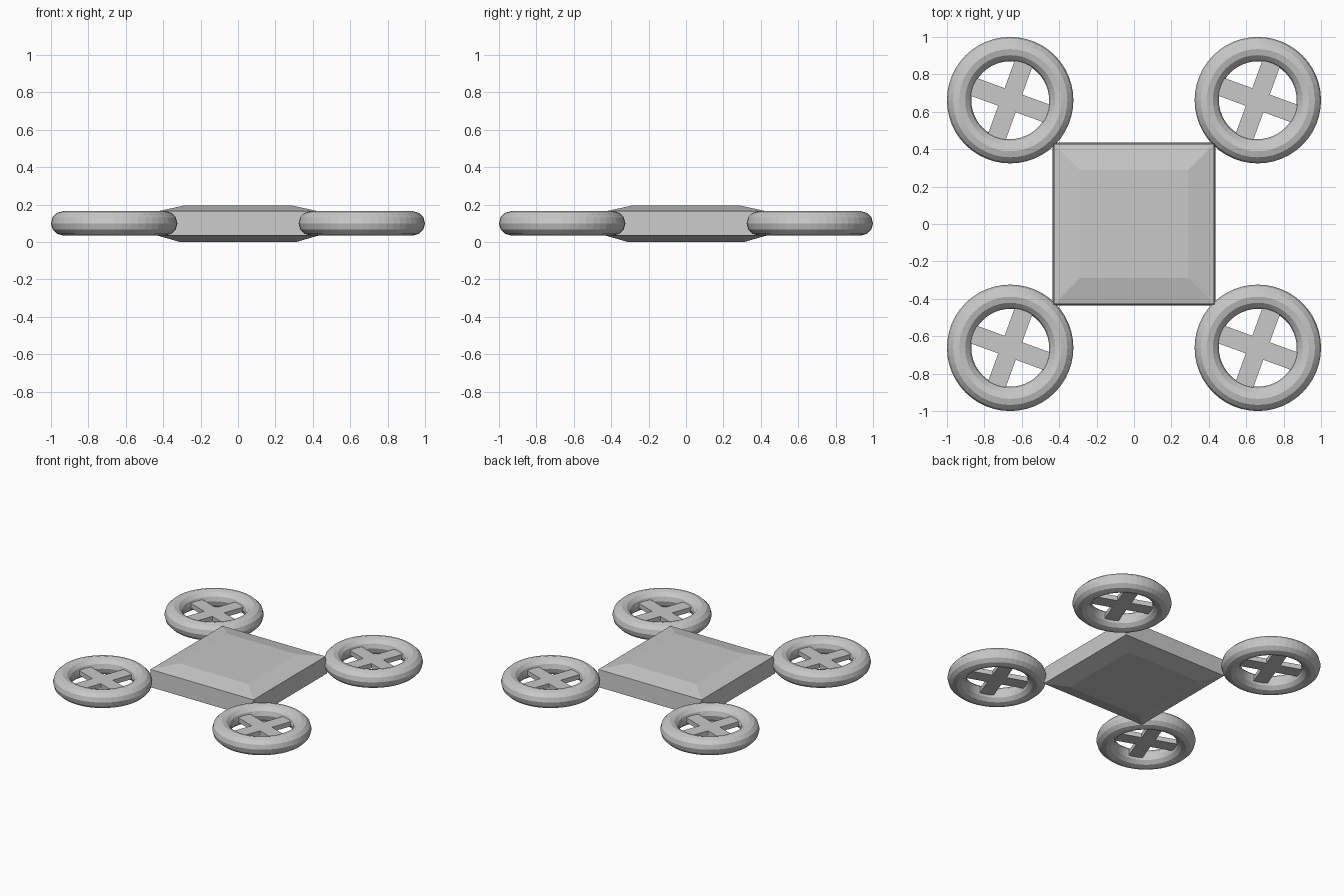
import bpy
import bmesh
from math import radians
from mathutils import Matrix

cube = bpy.data.objects.get("Cube")
if cube:
    bpy.data.objects.remove(cube, do_unlink=True)

# Single plain grey
GREY = (0.58, 0.58, 0.58, 1.0)
grey = bpy.data.materials.new("plain grey")
grey.use_nodes = True
grey.diffuse_color = GREY
grey.node_tree.nodes["Principled BSDF"].inputs["Base Color"].default_value = GREY


def add_object(name, bm):
    mesh = bpy.data.meshes.new(name)
    bmesh.ops.recalc_face_normals(bm, faces=bm.faces)
    bm.to_mesh(mesh)
    bm.free()
    mesh.materials.append(grey)
    obj = bpy.data.objects.new(name, mesh)
    bpy.context.collection.objects.link(obj)
    return obj


# Square body: stacked square sections (half width, height)
SECTIONS = [(0.31, 0.0), (0.435, 0.036), (0.428, 0.165), (0.29, 0.195)]
CORNERS = [(-1, -1), (1, -1), (1, 1), (-1, 1)]
bm = bmesh.new()
loops = [[bm.verts.new((x * w, y * w, z)) for x, y in CORNERS] for w, z in SECTIONS]
bm.faces.new(loops[0])
bm.faces.new(loops[-1])
for low, high in zip(loops, loops[1:]):
    for i in range(4):
        j = (i + 1) % 4
        bm.faces.new((low[i], low[j], high[j], high[i]))
add_object("body", bm)


def rotor_guard(name, center):
    bpy.ops.mesh.primitive_torus_add(major_segments=48, minor_segments=12,
                                     major_radius=0.273, minor_radius=0.065,
                                     location=center)
    ring = bpy.context.object
    ring.name = name
    ring.data.materials.append(grey)


def propeller(name, center):
    # One twelve-sided cross outline, extruded to the blade thickness
    w, r, t = 0.05, 0.23, 0.035
    bm = bmesh.new()
    verts = []
    for k in range(4):
        turn = Matrix.Rotation(radians(90 * k - 20), 3, "Z")
        for x, y in [(r, -w), (r, w), (w, w)]:
            v = bm.verts.new((x, y, -t / 2))
            v.co = turn @ v.co
            verts.append(v)
    face = bm.faces.new(verts)
    extruded = bmesh.ops.extrude_face_region(bm, geom=[face], use_keep_orig=True)["geom"]
    top = [g for g in extruded if isinstance(g, bmesh.types.BMVert)]
    bmesh.ops.translate(bm, verts=top, vec=(0, 0, t))
    add_object(name, bm).location = center


# Four guarded rotors, one at each body corner
for sx, side in ((1, "left"), (-1, "right")):
    for sy, end in ((-1, "front"), (1, "back")):
        center = (sx * 0.662, sy * 0.662, 0.1)
        rotor_guard(f"rotor_guard_{end}_{side}", center)
        propeller(f"propeller_{end}_{side}", center)
